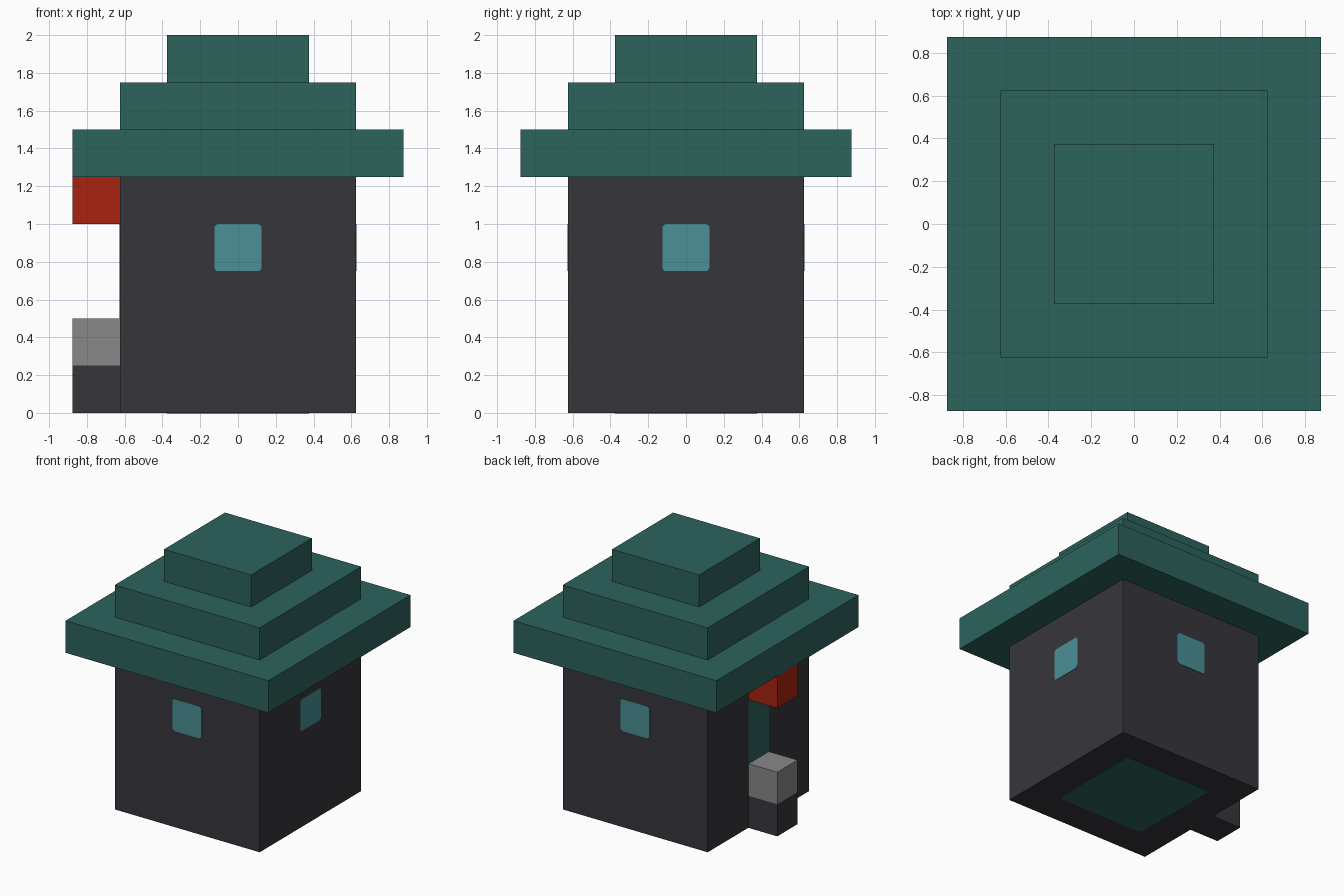
import bpy, bmesh
from math import pi
from mathutils import Matrix, Vector

cube = bpy.data.objects.get("Cube")
if cube:
    bpy.data.objects.remove(cube, do_unlink=True)


def material(name, rgb):
    mat = bpy.data.materials.new(name)
    mat.use_nodes = True
    colour = (*rgb, 1)
    mat.diffuse_color = colour
    bsdf = next(n for n in mat.node_tree.nodes if n.type == 'BSDF_PRINCIPLED')
    bsdf.inputs["Base Color"].default_value = colour
    return mat


stone = material("dark stone", (0.037, 0.036, 0.044))
teal = material("dark teal", (0.026, 0.125, 0.108))
glass = material("pale cyan", (0.069, 0.279, 0.305))
red = material("red", (0.392, 0.016, 0.005))
grey = material("grey", (0.246, 0.246, 0.246))


def add_object(name, bm, mat):
    bmesh.ops.recalc_face_normals(bm, faces=bm.faces)
    mesh = bpy.data.meshes.new(name)
    bm.to_mesh(mesh)
    bm.free()
    mesh.materials.append(mat)
    obj = bpy.data.objects.new(name, mesh)
    bpy.context.collection.objects.link(obj)
    return obj


def box(name, mat, size, centre):
    bm = bmesh.new()
    bmesh.ops.create_cube(bm, size=1)
    bmesh.ops.scale(bm, vec=size, verts=bm.verts)
    bmesh.ops.translate(bm, vec=centre, verts=bm.verts)
    return add_object(name, bm, mat)


def plate(name, mat, width, height, matrix, cut=0.015):
    """Thin panel with clipped corners, facing local +z."""
    bm = bmesh.new()
    w, h = width / 2, height / 2
    outline = []
    for sx, sy in ((1, 1), (-1, 1), (-1, -1), (1, -1)):
        pair = [(sx * w, sy * (h - cut)), (sx * (w - cut), sy * h)]
        outline += pair if sx * sy > 0 else pair[::-1]
    face = bm.faces.new([bm.verts.new((x, y, 0)) for x, y in outline])
    out = bmesh.ops.extrude_face_region(bm, geom=[face])
    top = [v for v in out["geom"] if isinstance(v, bmesh.types.BMVert)]
    bmesh.ops.translate(bm, vec=(0, 0, 0.003), verts=top)
    bm.transform(matrix)
    return add_object(name, bm, mat)


def on_wall(angle, z):
    """Place a panel on a wall; angle 0 is the front."""
    return (Matrix.Rotation(angle, 4, 'Z') @ Matrix.Translation(Vector((0, -0.625, z)))
            @ Matrix.Rotation(pi / 2, 4, 'X'))


# Tower body and stepped roof
box("walls", stone, (1.25, 1.25, 1.25), (0, 0, 0.625))
for i, (tier, width) in enumerate((("eaves", 1.75), ("middle", 1.25), ("top", 0.75))):
    box(f"roof_{tier}", teal, (width, width, 0.25), (0, 0, 1.375 + i * 0.25))

# Windows on three walls
for side, angle in (("front", 0), ("left", pi / 2), ("back", pi)):
    plate(f"window_{side}", glass, 0.25, 0.25, on_wall(angle, 0.875))

# Doorway with its step, block and awning
plate("door", teal, 0.25, 0.5, on_wall(-pi / 2, 0.75), cut=0.005)
for name, mat, z in (("doorstep", stone, 0.125), ("door_block", grey, 0.375),
                     ("awning", red, 1.125)):
    box(name, mat, (0.25, 0.25, 0.25), (-0.75, 0, z))

# Floor panel seen from underneath
plate("floor_panel", teal, 0.75, 0.75, Matrix.Rotation(pi, 4, 'X'))
